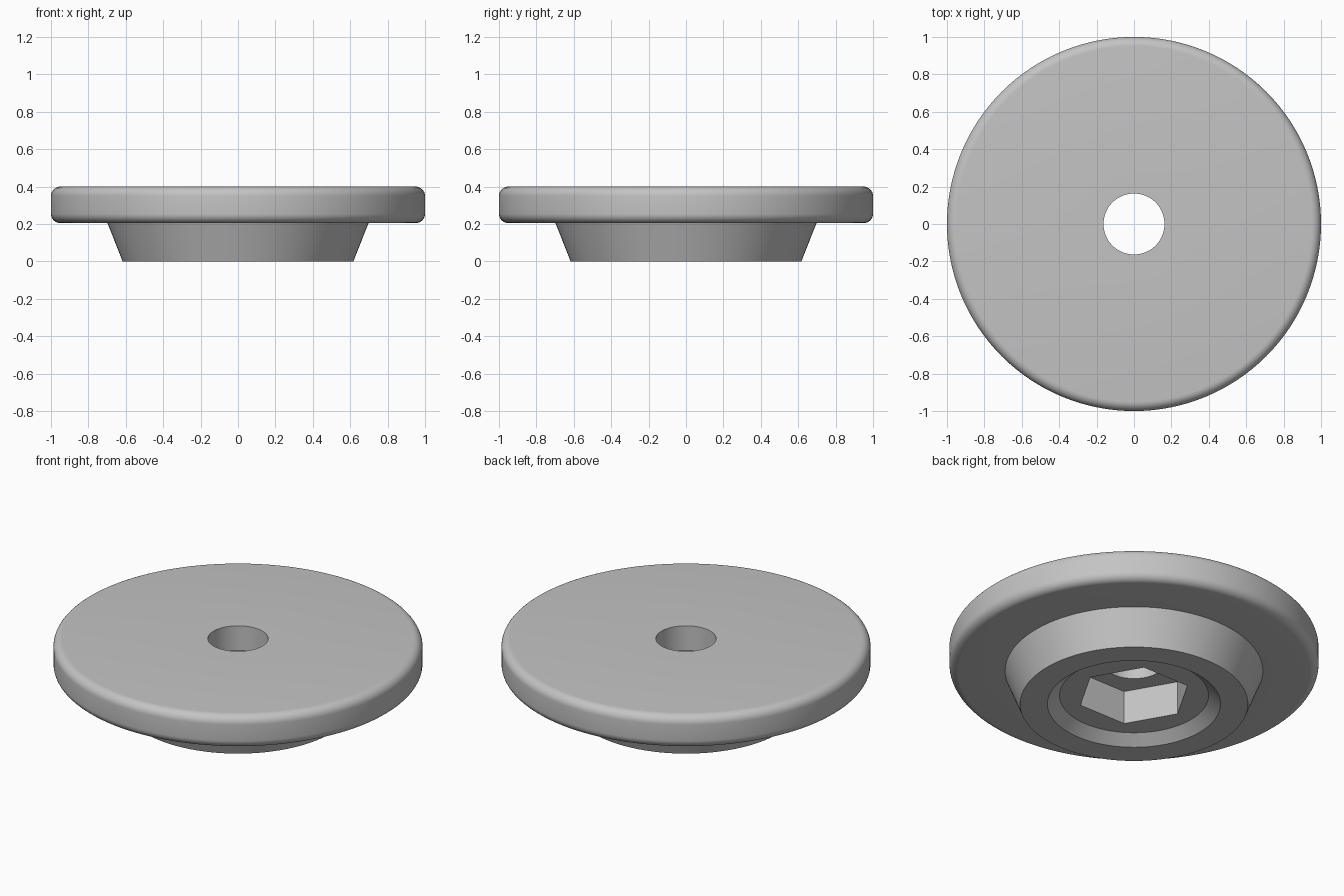
import bpy, bmesh, math
from mathutils import Matrix

cube = bpy.data.objects.get("Cube")
if cube:
    bpy.data.objects.remove(cube, do_unlink=True)

SEGMENTS = 128
TOP, UNDERSIDE, FLOOR = 0.4, 0.205, 0.053   # plate top, plate underside, recess floor
BORE, ROUND = 0.163, 0.05                   # through hole radius, rim rounding

grey = bpy.data.materials.new("plain grey")
grey.use_nodes = True
grey.diffuse_color = (0.55, 0.55, 0.55, 1)
grey.node_tree.nodes["Principled BSDF"].inputs["Base Color"].default_value = (0.55, 0.55, 0.55, 1)


def make_object(name, bm):
    bmesh.ops.recalc_face_normals(bm, faces=bm.faces)
    mesh = bpy.data.meshes.new(name)
    bm.to_mesh(mesh)
    bm.free()
    mesh.materials.append(grey)
    obj = bpy.data.objects.new(name, mesh)
    bpy.context.collection.objects.link(obj)
    return obj


def rim_arc(z, start, steps=8):
    """Quarter round of the plate rim, centred at height z."""
    for i in range(steps + 1):
        a = math.radians(start + 90 * i / steps)
        yield (1 - ROUND + ROUND * math.cos(a), z + ROUND * math.sin(a))


def lathe(name, profile):
    """Turn a closed (radius, height) profile around z."""
    bm = bmesh.new()
    rings = []
    for r, z in profile:
        ring = []
        for i in range(SEGMENTS):
            a = math.tau * i / SEGMENTS
            ring.append(bm.verts.new((r * math.cos(a), r * math.sin(a), z)))
        rings.append(ring)
    for k, ring in enumerate(rings):
        following = rings[(k + 1) % len(rings)]
        for i in range(SEGMENTS):
            j = (i + 1) % SEGMENTS
            bm.faces.new((ring[i], ring[j], following[j], following[i]))
    return make_object(name, bm)


# Round plate with tapered boss, dished recess and bore
profile = [(BORE, FLOOR), (0.404, FLOOR), (0.469, 0), (0.617, 0), (0.698, UNDERSIDE)]
profile += rim_arc(UNDERSIDE + ROUND, -90)
profile += rim_arc(TOP - ROUND, 0)
profile += [(BORE, TOP)]
plate = lathe("flanged_plate", profile)

# Hexagonal socket cut up from the recess floor
bm = bmesh.new()
socket_bottom, socket_top = -0.1, 0.253
bmesh.ops.create_cone(
    bm, cap_ends=True, segments=6, radius1=0.308, radius2=0.308,
    depth=socket_top - socket_bottom,
    matrix=Matrix.Translation((0, 0, (socket_top + socket_bottom) / 2))
    @ Matrix.Rotation(math.radians(30), 4, "Z"))
# Put two corners on the x axis
corner = max(bm.verts, key=lambda v: v.co.x).co
bmesh.ops.rotate(bm, verts=bm.verts,
                 matrix=Matrix.Rotation(-math.atan2(corner.y, corner.x), 3, "Z"))
cutter = make_object("socket_cutter", bm)
cutter.hide_render = True

cut = plate.modifiers.new("socket", "BOOLEAN")
cut.operation = "DIFFERENCE"
cut.solver = "EXACT"
cut.object = cutter
bpy.ops.object.select_all(action="DESELECT")
bpy.context.view_layer.objects.active = plate
plate.select_set(True)
bpy.ops.object.modifier_apply(modifier=cut.name)
bpy.data.objects.remove(cutter, do_unlink=True)

# Smooth turned surfaces, crisp corners
bpy.ops.object.shade_smooth_by_angle(angle=math.radians(20))
